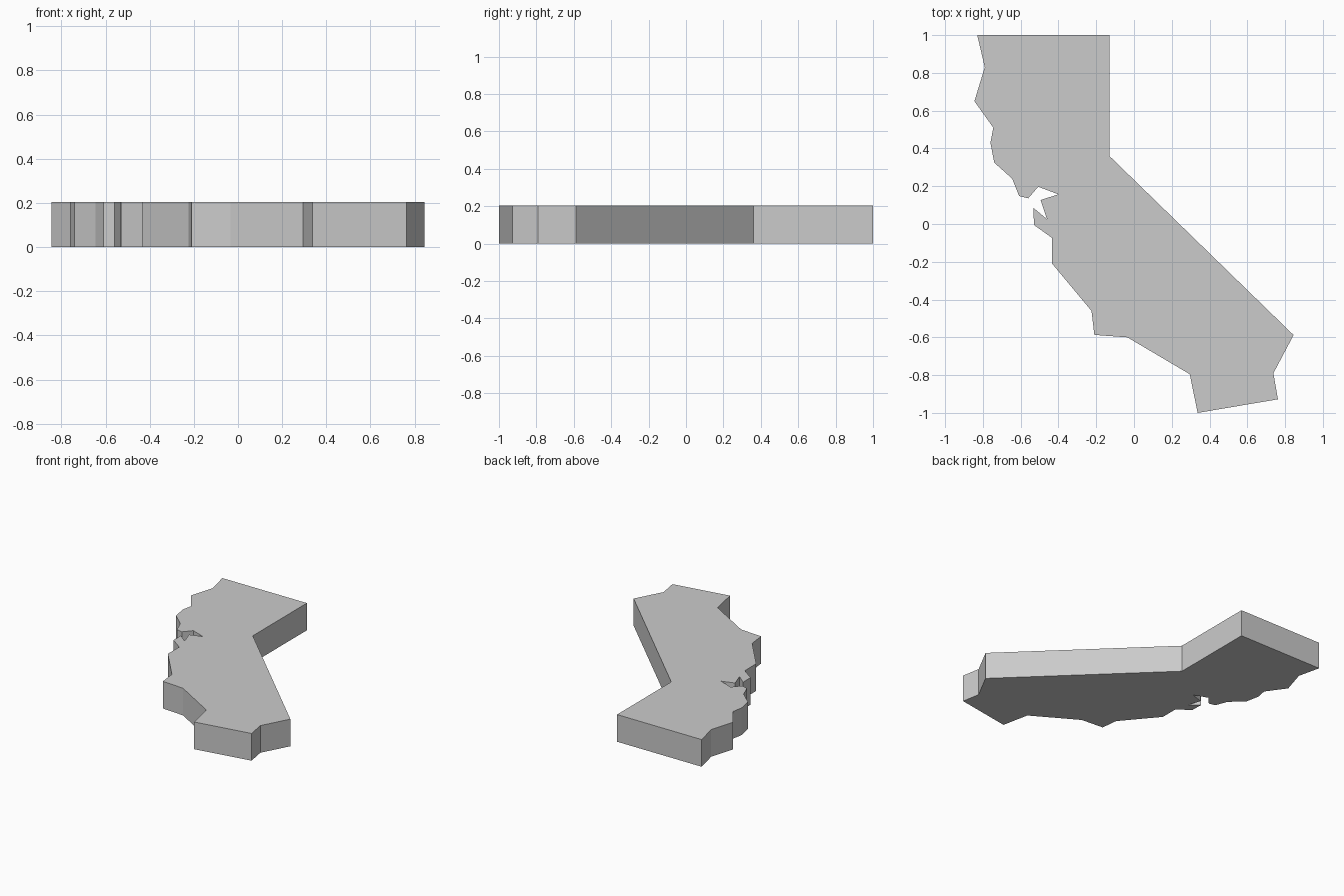
import bpy, bmesh

if "Cube" in bpy.data.objects:
    bpy.data.objects.remove(bpy.data.objects["Cube"])

HEIGHT = 0.203

# Coastline from north to south, then the straight inland borders
outline = [
    (-0.83, 1.0), (-0.79, 0.83), (-0.845, 0.65), (-0.745, 0.51),
    (-0.76, 0.43), (-0.74, 0.325), (-0.645, 0.24), (-0.608, 0.148),
    (-0.56, 0.136), (-0.507, 0.197), (-0.40, 0.157), (-0.495, 0.127),
    (-0.46, 0.025), (-0.532, 0.085), (-0.53, -0.005), (-0.435, -0.073),
    (-0.435, -0.208), (-0.225, -0.46), (-0.21, -0.587), (-0.035, -0.60),
    (0.295, -0.795), (0.337, -1.0), (0.762, -0.928), (0.738, -0.79),
    (0.845, -0.588), (-0.13, 0.36), (-0.13, 1.0),
]

# Flat slab extruded straight up from the outline
bm = bmesh.new()
base = bm.faces.new([bm.verts.new((x, y, 0)) for x, y in outline])
slab = bmesh.ops.extrude_face_region(bm, geom=[base], use_keep_orig=True)
top = [v for v in slab["geom"] if isinstance(v, bmesh.types.BMVert)]
bmesh.ops.translate(bm, verts=top, vec=(0, 0, HEIGHT))
bmesh.ops.recalc_face_normals(bm, faces=bm.faces)

mesh = bpy.data.meshes.new("map_slab")
bm.to_mesh(mesh)
bm.free()
bpy.context.collection.objects.link(bpy.data.objects.new("map_slab", mesh))
